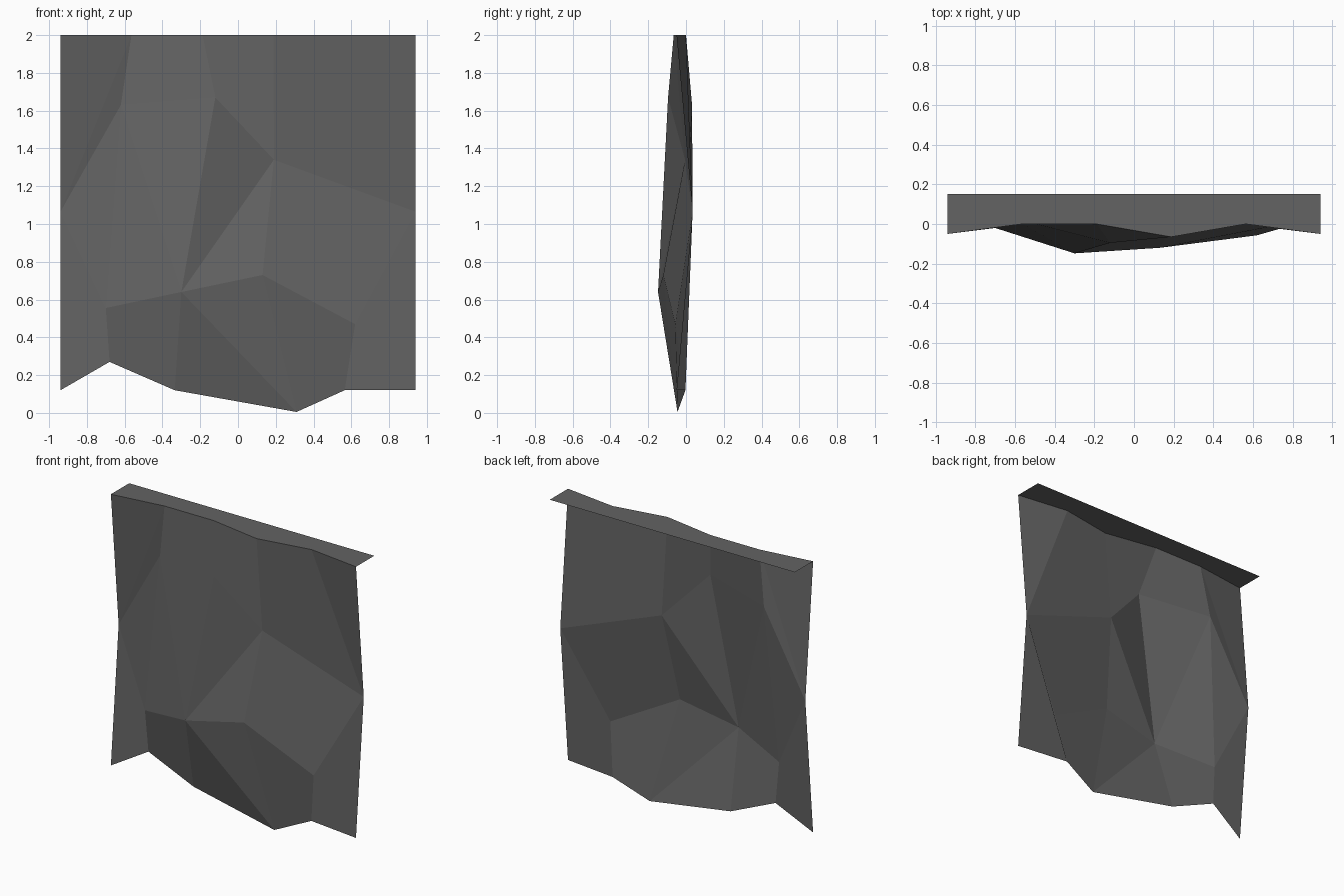
import bpy
from mathutils import Vector

if "Cube" in bpy.data.objects:
    bpy.data.objects.remove(bpy.data.objects["Cube"])

rock = bpy.data.materials.new("dark grey rock")
rock.diffuse_color = (0.125, 0.125, 0.125, 1)
rock.use_nodes = True
rock.node_tree.nodes["Principled BSDF"].inputs["Base Color"].default_value = rock.diffuse_color


def part(name, points, faces, facing):
    """Flat-faced sheet; every face is wound towards the given direction."""
    index = {k: i for i, k in enumerate(points)}
    coords = list(points.values())
    polys = []
    for f in faces:
        ids = [index[k] for k in f.split()]
        a, b, c = (Vector(coords[i]) for i in ids[:3])
        if (b - a).cross(c - a).dot(Vector(facing)) < 0:
            ids.reverse()
        polys.append(ids)
    mesh = bpy.data.meshes.new(name)
    mesh.from_pydata(coords, [], polys)
    mesh.materials.append(rock)
    bpy.context.collection.objects.link(bpy.data.objects.new(name, mesh))


# Wavy upper rim shared by the cliff face and the ledge
rim_y = [-0.05, 0, 0, -0.065, 0, -0.05]
rim = {f"t{i}": (-0.94 + i * 0.376, y, 2) for i, y in enumerate(rim_y)}

# Chiselled cliff face: side bends, inner ridge points, ragged foot
cliff = dict(rim)
for side, x in (("left", -0.94), ("right", 0.94)):
    cliff[side] = (x, 0.035, 1.065)
    cliff[side + "_foot"] = (x, -0.05, 0.12)
cliff.update(
    A=(-0.62, 0.032, 1.63), B=(-0.12, -0.095, 1.67), C=(0.19, -0.005, 1.34),
    D=(-0.30, -0.148, 0.64), E=(0.13, -0.12, 0.73), F=(0.62, -0.057, 0.47),
    G=(-0.70, -0.02, 0.555),
    f1=(-0.68, -0.01, 0.27), f2=(-0.335, -0.01, 0.12),
    f3=(0.31, -0.045, 0.005), f4=(0.565, -0.003, 0.12))
part("cliff_face", cliff, [
    "t0 t1 left", "t1 A left", "t1 t2 B A", "t2 t3 C B", "t3 t4 right C", "t4 t5 right",
    "left A G", "A B D", "A D G", "B C D", "C E D", "C right F E",
    "left G f1 left_foot", "G D f2 f1", "D E f3", "D f3 f2", "E F f4 f3",
    "F right right_foot f4"], (0, -1, 0))

# Flat ledge running back from the rim
ledge = dict(rim)
ledge.update({f"b{i}": (p[0], 0.15, 2) for i, p in enumerate(rim.values())})
part("top_ledge", ledge,
     [f"t{i} t{i+1} b{i+1} b{i}" for i in range(5)], (0, 0, 1))
